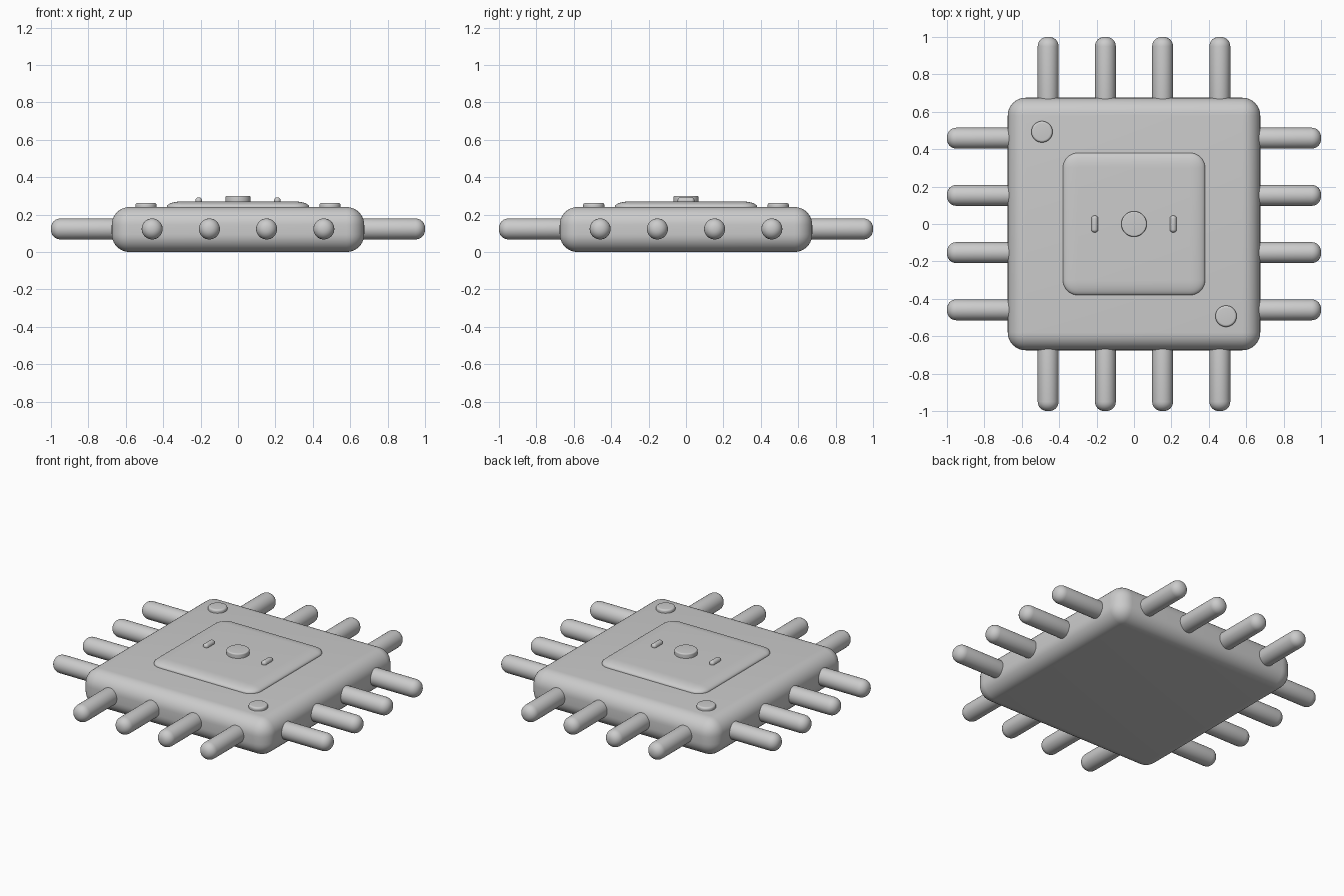
import bpy
from math import pi, radians

if "Cube" in bpy.data.objects:
    bpy.data.objects.remove(bpy.data.objects["Cube"])


def finish(name, bevel, segments):
    """Bake the scale, round the edges and shade smooth."""
    ob = bpy.context.object
    ob.name = name
    bpy.ops.object.transform_apply(location=False, rotation=False, scale=True)
    mod = ob.modifiers.new("round", "BEVEL")
    mod.width = bevel
    mod.segments = segments
    mod.limit_method = 'ANGLE'
    mod.angle_limit = radians(40)
    bpy.ops.object.modifier_apply(modifier=mod.name)
    bpy.ops.object.shade_smooth_by_angle(angle=radians(40))
    return ob


def rounded_box(name, size, loc, bevel, segments=8):
    bpy.ops.mesh.primitive_cube_add(size=1, location=loc)
    bpy.context.object.scale = size
    return finish(name, bevel, segments)


def rounded_cylinder(name, r, depth, loc, bevel, rot=(0, 0, 0), segments=6):
    bpy.ops.mesh.primitive_cylinder_add(vertices=48, radius=r, depth=depth,
                                        location=loc, rotation=rot)
    return finish(name, bevel, segments)


# Chip body
rounded_box("chip_body", (1.35, 1.35, 0.24), (0, 0, 0.12), 0.095, 10)

# Raised centre plate, flattened so its rim slopes gently
plate = rounded_box("centre_plate", (0.76, 0.76, 0.17), (0, 0, 0.24), 0.08)
plate.scale.z = 0.03 / 0.085

# Four pins on every side
for i, o in enumerate((-0.459, -0.153, 0.153, 0.459)):
    for s, side in ((-1, "a"), (1, "b")):
        rounded_cylinder(f"pin_x_{side}_{i}", 0.056, 0.38,
                         (s * 0.81, o, 0.123), 0.05, (0, pi / 2, 0))
        rounded_cylinder(f"pin_y_{side}_{i}", 0.056, 0.38,
                         (o, s * 0.81, 0.123), 0.05, (pi / 2, 0, 0))

# Corner marker dots
for i, s in enumerate((-1, 1)):
    rounded_cylinder(f"corner_dot_{i}", 0.057, 0.04,
                     (s * 0.492, -s * 0.493, 0.242), 0.012)

# Centre button and the two small bars beside it
rounded_cylinder("centre_button", 0.068, 0.05, (0, 0, 0.275), 0.008)
for i, s in enumerate((-1, 1)):
    rounded_cylinder(f"small_bar_{i}", 0.018, 0.09,
                     (s * 0.21, 0, 0.274), 0.016, (pi / 2, 0, 0))
